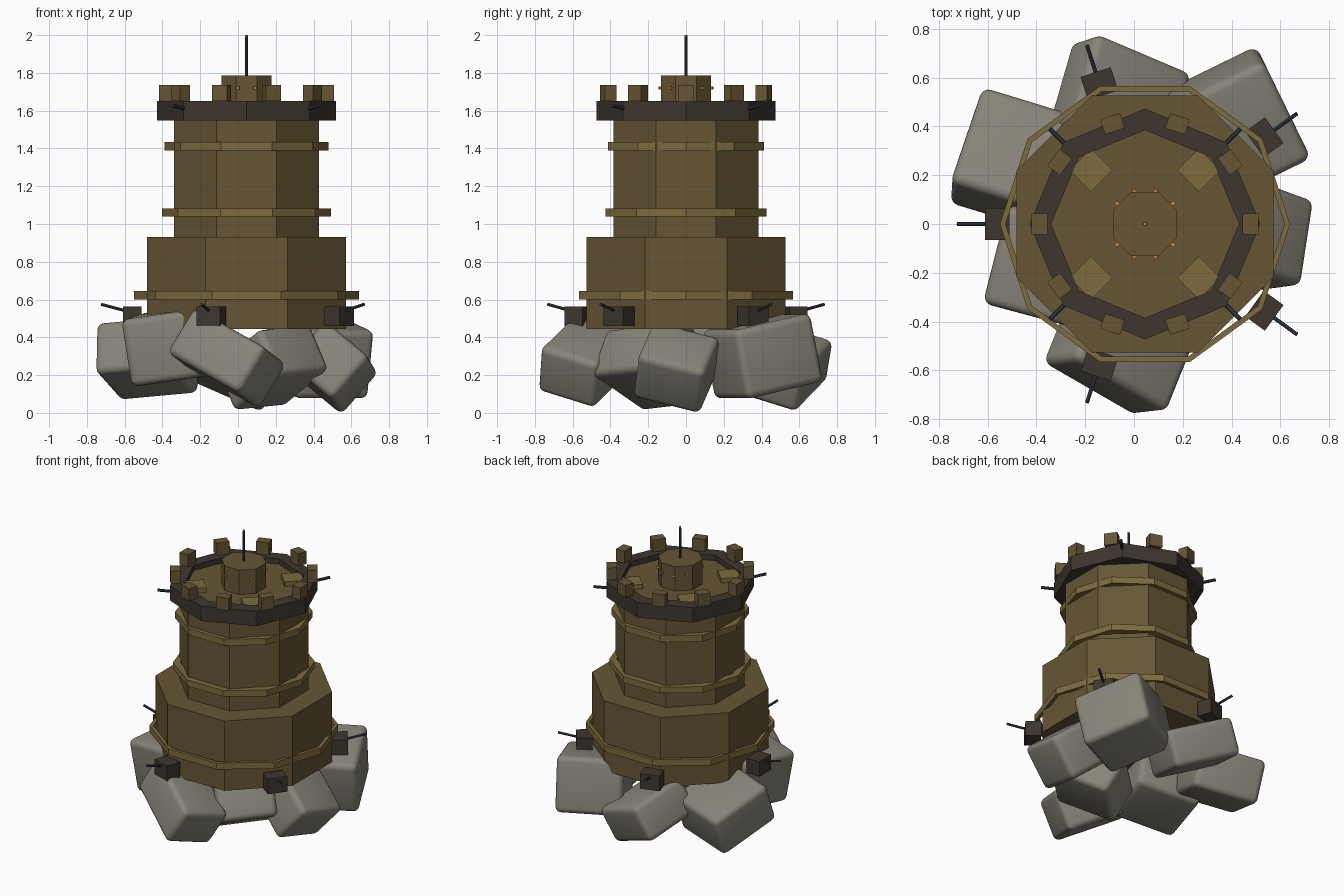
import bpy, bmesh, math
from mathutils import Matrix, Vector, Euler

if "Cube" in bpy.data.objects:
    bpy.data.objects.remove(bpy.data.objects["Cube"])

CX = 0.045  # tower axis sits slightly right of the origin


def material(name, rgb):
    lin = [((c / 255 + 0.055) / 1.055) ** 2.4 for c in rgb]
    m = bpy.data.materials.new(name)
    m.diffuse_color = (*lin, 1)
    m.use_nodes = True
    m.node_tree.nodes["Principled BSDF"].inputs["Base Color"].default_value = m.diffuse_color
    return m


STONE = material("olive_stone", (102, 86, 53))
TRIM = material("ochre_trim", (126, 107, 61))
DARK = material("dark_brown", (62, 54, 47))
STEEL = material("blue_steel", (56, 63, 74))
LAMP = material("orange_lamp", (225, 140, 50))
ROCK = material("grey_rock", (136, 132, 121))


def finish(name, bm, mat):
    bmesh.ops.recalc_face_normals(bm, faces=bm.faces)
    me = bpy.data.meshes.new(name)
    bm.to_mesh(me)
    bm.free()
    me.materials.append(mat)
    ob = bpy.data.objects.new(name, me)
    bpy.context.scene.collection.objects.link(ob)
    return ob


def prism(name, mat, sides, r, z0, z1, phase=0.0):
    """Solid upright prism; phase is the angle of the first corner."""
    bm = bmesh.new()
    loops = [[bm.verts.new((CX + r * math.cos(phase + i * math.tau / sides),
                            r * math.sin(phase + i * math.tau / sides), z))
              for i in range(sides)] for z in (z0, z1)]
    for i in range(sides):
        j = (i + 1) % sides
        bm.faces.new((loops[0][i], loops[0][j], loops[1][j], loops[1][i]))
    bm.faces.new(loops[0])
    bm.faces.new(loops[1])
    return finish(name, bm, mat)


def ring(name, mat, sides, r_out, r_in, z0, z1):
    """Band with a rectangular cross-section."""
    bm = bmesh.new()
    section = [(r_out, z0), (r_out, z1), (r_in, z1), (r_in, z0)]
    loops = []
    for i in range(sides):
        a = i * math.tau / sides
        loops.append([bm.verts.new((CX + r * math.cos(a), r * math.sin(a), z))
                      for r, z in section])
    for i in range(sides):
        p, q = loops[i], loops[(i + 1) % sides]
        for k in range(4):
            m = (k + 1) % 4
            bm.faces.new((p[k], q[k], q[m], p[m]))
    return finish(name, bm, mat)


def box(name, mat, angle, radius, z, size):
    """Box placed around the tower; size is radial, tangential, height."""
    bm = bmesh.new()
    mtx = (Matrix.Translation((CX, 0, 0)) @ Matrix.Rotation(angle, 4, 'Z')
           @ Matrix.Translation((radius, 0, z)) @ Matrix.Diagonal((*size, 1)))
    bmesh.ops.create_cube(bm, size=1, matrix=mtx)
    return finish(name, bm, mat)


def rod(name, mat, p, q, r, sides=8):
    p, q = Vector(p), Vector(q)
    d = q - p
    mtx = Matrix.Translation((p + q) / 2) @ d.to_track_quat('Z', 'Y').to_matrix().to_4x4()
    bm = bmesh.new()
    bmesh.ops.create_cone(bm, cap_ends=True, segments=sides, radius1=r, radius2=r,
                          depth=d.length, matrix=mtx)
    return finish(name, bm, mat)


def polar(a, r, z):
    return (CX + r * math.cos(a), r * math.sin(a), z)


def rock(name, centre, size, degrees):
    """Tumbled block with rounded edges."""
    bm = bmesh.new()
    bmesh.ops.create_cube(bm, size=1, matrix=Matrix.Diagonal((*size, 1)))
    bmesh.ops.bevel(bm, geom=bm.edges[:], offset=0.037, segments=4, profile=0.5,
                    affect='EDGES')
    rot = Euler([math.radians(d) for d in degrees]).to_matrix().to_4x4()
    bm.transform(Matrix.Translation(centre) @ rot)
    ob = finish(name, bm, ROCK)
    bpy.ops.object.select_all(action='DESELECT')
    ob.select_set(True)
    bpy.context.view_layer.objects.active = ob
    bpy.ops.object.shade_smooth_by_angle(angle=math.radians(40))


# Boulders under the tower
rock("boulder_back", (-0.06, 0.50, 0.25), (0.46, 0.40, 0.25), (-18, 22, -23))
rock("boulder_back_right", (0.42, 0.405, 0.30), (0.43, 0.46, 0.37), (12, 0, 26))
rock("boulder_back_left", (-0.48, 0.26, 0.29), (0.44, 0.44, 0.29), (-20, -5, -17))
rock("boulder_front_left", (-0.34, -0.17, 0.36), (0.43, 0.42, 0.36), (5, -8, -15))
rock("boulder_front", (-0.06, -0.52, 0.29), (0.49, 0.34, 0.28), (-18, 26, -30))
rock("boulder_front_right", (0.18, -0.20, 0.24), (0.42, 0.38, 0.28), (5, -28, -50))
rock("boulder_right", (0.505, -0.05, 0.24), (0.32, 0.37, 0.30), (-18, 38, -20))

# Tower drums, roof deck, roof house and mast
C8 = math.cos(math.pi / 8)
T8 = math.pi / 8
prism("lower_drum", STONE, 8, 0.527 / C8, 0.445, 0.93, T8)
prism("upper_drum", STONE, 8, 0.385 / C8, 0.93, 1.56, T8)
prism("roof_deck", STONE, 8, 0.39, 1.56, 1.615)
prism("roof_house", STONE, 8, 0.132 / C8, 1.615, 1.785, T8)
rod("mast", STEEL, (CX, 0, 1.785), (CX, 0, 1.99), 0.008)
rod("mast_light", LAMP, (CX, 0, 1.99), (CX, 0, 2.0), 0.007)

# Trim bands and parapet
ring("lower_band", TRIM, 10, 0.595, 0.572, 0.60, 0.645)
ring("middle_band", TRIM, 10, 0.447, 0.40, 1.04, 1.083)
ring("upper_band", TRIM, 10, 0.433, 0.39, 1.39, 1.435)
ring("parapet", DARK, 8, 0.473, 0.385, 1.548, 1.652)

# Battlements and roof house lamps
for i in range(10):
    a = i * math.tau / 10
    box(f"merlon_{i}", STONE, a, 0.432, 1.694, (0.065, 0.085, 0.085))
    if i % 5:
        box(f"lamp_{i}", LAMP, a, 0.140, 1.72, (0.02, 0.014, 0.014))

# Roof plinths and parapet guns on the diagonals
for i in range(4):
    a = math.pi / 4 + i * math.pi / 2
    box(f"roof_plinth_{i}", TRIM, a, 0.312, 1.627, (0.125, 0.125, 0.04))
    rod(f"parapet_gun_{i}", STEEL, polar(a, 0.42, 1.603), polar(a, 0.552, 1.627), 0.010)

# Gun houses around the base
for i in range(5):
    a = math.radians(36 + 72 * i)
    box(f"gun_house_{i}", DARK, a, 0.605, 0.512, (0.10, 0.13, 0.105))
    rod(f"base_gun_{i}", STEEL, polar(a, 0.62, 0.535), polar(a, 0.77, 0.575), 0.008)
